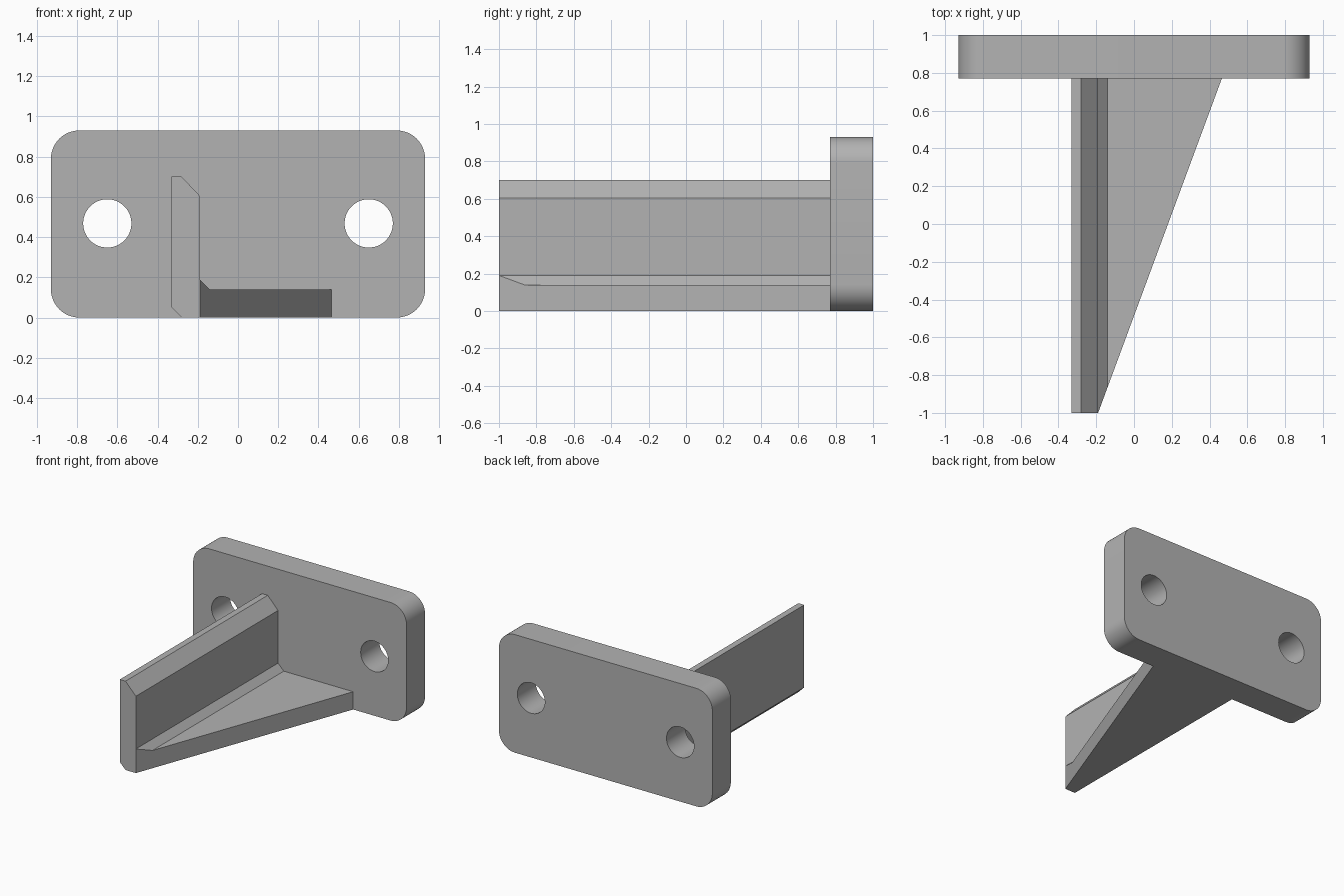
import bpy
import bmesh
from math import radians
from mathutils import Matrix

cube = bpy.data.objects.get("Cube")
if cube:
    bpy.data.objects.remove(cube, do_unlink=True)

GREY = (0.45, 0.45, 0.45, 1)
grey = bpy.data.materials.new("plain grey")
grey.use_nodes = True
grey.diffuse_color = GREY
grey.node_tree.nodes["Principled BSDF"].inputs["Base Color"].default_value = GREY

FRONT, PLATE_FRONT, BACK = -1.0, 0.77, 1.0
RAIL_SIDE, WEB_TIP = -0.19, 0.465


def add_object(name, bm):
    bmesh.ops.recalc_face_normals(bm, faces=bm.faces)
    mesh = bpy.data.meshes.new(name)
    bm.to_mesh(mesh)
    bm.free()
    mesh.materials.append(grey)
    obj = bpy.data.objects.new(name, mesh)
    bpy.context.collection.objects.link(obj)
    return obj


def sweep(name, profile, front_at):
    """Sweep an x-z profile from front_at(x) back to the plate."""
    bm = bmesh.new()
    front = [bm.verts.new((x, front_at(x), z)) for x, z in profile]
    back = [bm.verts.new((x, PLATE_FRONT, z)) for x, z in profile]
    bm.faces.new(front)
    bm.faces.new(back)
    for i in range(len(profile)):
        bm.faces.new((front[i - 1], front[i], back[i], back[i - 1]))
    bmesh.ops.remove_doubles(bm, verts=bm.verts, dist=0.0001)
    return add_object(name, bm)


# Mounting plate with rounded corners
bm = bmesh.new()
bmesh.ops.create_cube(bm, size=1)
bmesh.ops.scale(bm, vec=(1.86, BACK - PLATE_FRONT, 0.93), verts=bm.verts)
bmesh.ops.translate(bm, vec=(0, (BACK + PLATE_FRONT) / 2, 0.465), verts=bm.verts)
corners = [e for e in bm.edges if abs(e.verts[0].co.y - e.verts[1].co.y) > 0.1]
bmesh.ops.bevel(bm, geom=corners, offset=0.14, segments=12, profile=0.5,
                affect='EDGES')
plate = add_object("mounting_plate", bm)

# Two bolt holes through the plate
bm = bmesh.new()
for side in (-1, 1):
    place = Matrix.Translation((side * 0.65, 0.885, 0.468)) @ Matrix.Rotation(radians(90), 4, 'X')
    bmesh.ops.create_cone(bm, cap_ends=True, segments=48, radius1=0.12,
                          radius2=0.12, depth=0.5, matrix=place)
cutter = add_object("hole_cutter", bm)
cutter.hide_render = True
cut = plate.modifiers.new("bolt_holes", 'BOOLEAN')
cut.operation = 'DIFFERENCE'
cut.solver = 'EXACT'
cut.object = cutter
bpy.ops.object.select_all(action='DESELECT')
plate.select_set(True)
bpy.context.view_layer.objects.active = plate
bpy.ops.object.modifier_apply(modifier=cut.name)
bpy.data.objects.remove(cutter, do_unlink=True)
bpy.ops.object.shade_smooth_by_angle(angle=radians(30))

# Upright rail with chamfered edges
sweep("upright_rail",
      [(-0.28, 0), (RAIL_SIDE, 0), (RAIL_SIDE, 0.605), (-0.28, 0.70),
       (-0.33, 0.70), (-0.33, 0.05)],
      lambda x: FRONT)

# Triangular web with a sloped fillet along the rail
slope = (PLATE_FRONT - FRONT) / (WEB_TIP - RAIL_SIDE)
sweep("triangular_web",
      [(RAIL_SIDE, 0), (WEB_TIP, 0), (WEB_TIP, 0.14), (-0.14, 0.14),
       (RAIL_SIDE, 0.19)],
      lambda x: FRONT + (x - RAIL_SIDE) * slope)
